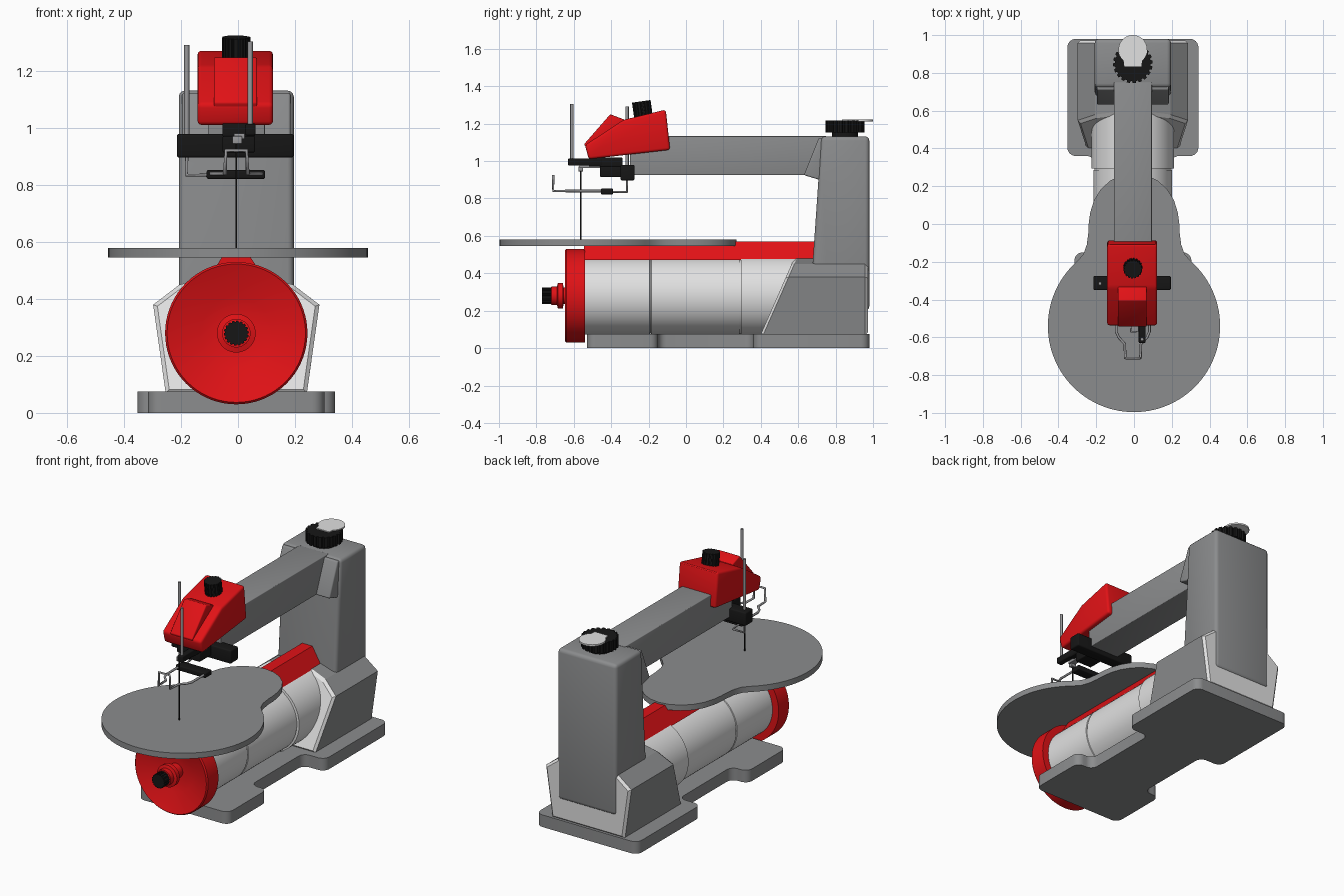
import bpy, bmesh, math
from mathutils import Vector, Matrix

if "Cube" in bpy.data.objects:
    bpy.data.objects.remove(bpy.data.objects["Cube"])

C = -0.006  # centre line of the machine


def material(name, rgb):
    m = bpy.data.materials.new(name)
    m.diffuse_color = (*rgb, 1)
    m.use_nodes = True
    m.node_tree.nodes["Principled BSDF"].inputs["Base Color"].default_value = m.diffuse_color
    return m


GREY = material("mid grey", (0.26, 0.265, 0.27))
LIGHT = material("light grey", (0.75, 0.75, 0.75))
RED = material("red", (0.75, 0.006, 0.008))
BLACK = material("black", (0.008, 0.008, 0.008))
STEEL = material("steel", (0.32, 0.32, 0.33))


def finish(name, bm, mats, smooth=True):
    bmesh.ops.recalc_face_normals(bm, faces=bm.faces[:])
    me = bpy.data.meshes.new(name)
    bm.to_mesh(me)
    bm.free()
    ob = bpy.data.objects.new(name, me)
    bpy.context.collection.objects.link(ob)
    for m in mats:
        me.materials.append(m)
    if smooth:
        bpy.ops.object.select_all(action='DESELECT')
        bpy.context.view_layer.objects.active = ob
        ob.select_set(True)
        bpy.ops.object.shade_smooth_by_angle(angle=math.radians(32))
    return ob


def prism_bm(pts, axis, a, b, bevel=0, corner=0):
    """Extrude a 2D outline along an axis; bevel all edges or only the corners."""
    i = "xyz".index(axis)
    bm = bmesh.new()

    def put(p, t):
        q = list(p)
        q.insert(i, t)
        return bm.verts.new(q)
    lo, hi = [put(p, a) for p in pts], [put(p, b) for p in pts]
    bm.faces.new(lo)
    bm.faces.new(hi)
    n = len(pts)
    for k in range(n):
        bm.faces.new((lo[k], lo[(k + 1) % n], hi[(k + 1) % n], hi[k]))
    bmesh.ops.recalc_face_normals(bm, faces=bm.faces[:])
    if corner:
        es = [e for e in bm.edges if abs((e.verts[0].co - e.verts[1].co).normalized()[i]) > 0.9]
        bmesh.ops.bevel(bm, geom=es, offset=corner, segments=6, profile=0.5, affect='EDGES')
    if bevel:
        bmesh.ops.bevel(bm, geom=bm.edges[:], offset=bevel, segments=3, profile=0.5, affect='EDGES')
    return bm


def prism(name, pts, axis, a, b, mat, **kw):
    return finish(name, prism_bm(pts, axis, a, b, **kw), [mat])


def box(name, x0, x1, y0, y1, z0, z1, mat, bevel=0.006):
    return prism(name, [(x0, y0), (x1, y0), (x1, y1), (x0, y1)], 'z', z0, z1, mat, bevel=bevel)


def lathe(name, profile, mat, z=0.28, n=72):
    """Revolve (y, radius) points about the motor axis."""
    bm = bmesh.new()
    rings = []
    for y, r in profile:
        rings.append([bm.verts.new((C + r * math.cos(2 * math.pi * k / n), y,
                                    z + r * math.sin(2 * math.pi * k / n))) for k in range(n)])
    for p, q in zip(rings, rings[1:]):
        for k in range(n):
            bm.faces.new((p[k], p[(k + 1) % n], q[(k + 1) % n], q[k]))
    bm.faces.new(rings[0])
    bm.faces.new(rings[-1])
    return finish(name, bm, [mat])


def knob(name, loc, r, h, teeth, tilt=0):
    """Ribbed knob with a chamfered rim, standing on loc."""
    pts = []
    for k in range(teeth):
        for f, s in ((0, 1), (0.5, 1), (0.6, 0.9), (0.9, 0.9)):
            t = 2 * math.pi * (k + f) / teeth
            pts.append((r * s * math.cos(t), r * s * math.sin(t)))
    ob = prism(name, pts, 'z', 0, h, BLACK)
    ob.matrix_world = Matrix.Translation(loc) @ Matrix.Rotation(tilt, 4, 'X')
    return ob


def wire(name, pts, r, mat=STEEL):
    cu = bpy.data.curves.new(name, 'CURVE')
    cu.dimensions = '3D'
    cu.bevel_depth, cu.bevel_resolution, cu.use_fill_caps = r, 2, True
    sp = cu.splines.new('POLY')
    sp.points.add(len(pts) - 1)
    for p, q in zip(sp.points, pts):
        p.co = (*q, 1)
    ob = bpy.data.objects.new(name, cu)
    cu.materials.append(mat)
    bpy.context.collection.objects.link(ob)
    return ob


# base plate: wide front and rear feet joined by a neck
half = [(0.31, -0.53), (0.31, -0.15), (0.2, -0.15), (0.2, 0.36), (0.347, 0.36), (0.347, 0.98)]
outline = [(C + x, y) for x, y in half] + [(C - x, y) for x, y in reversed(half)]
prism("base_plate", outline, 'z', 0, 0.075, GREY, corner=0.045)

# motor barrel with seam grooves
lathe("motor_barrel", [(-0.545, 0.208), (-0.195, 0.208), (-0.193, 0.203), (-0.187, 0.203), (-0.185, 0.208),
                       (0.285, 0.208), (0.287, 0.204), (0.293, 0.204), (0.295, 0.218), (0.75, 0.218)], LIGHT)
# dished red end cap, stem and dial
lathe("end_cap", [(-0.54, 0.25), (-0.64, 0.25), (-0.648, 0.243), (-0.605, 0.125), (-0.595, 0.06)], RED)
lathe("dial_stem", [(-0.59, 0.045), (-0.655, 0.045), (-0.658, 0.068), (-0.685, 0.068), (-0.69, 0.05),
                    (-0.72, 0.05), (-0.722, 0.035), (-0.73, 0.035)], RED, n=40)
knob("speed_dial", (C, -0.72, 0.28), 0.044, 0.05, 18, math.pi / 2)
# red ridge along the top of the barrel
prism("barrel_ridge", [(C - 0.1, 0.47), (C + 0.1, 0.47), (C + 0.035, 0.57), (C - 0.035, 0.57)],
      'y', -0.545, 0.72, RED)

# rear housing: light front, back and rims, grey sides
sec = [(0.248, 0.07), (0.292, 0.38), (0.2, 0.45), (0.1, 0.48)]
sec = [(C + x, z) for x, z in sec] + [(C - x, z) for x, z in reversed(sec)]
bm = prism_bm(sec, 'y', 0.4, 0.972)
for v in bm.verts:
    if v.co.y < 0.5:
        v.co.y = 0.4 + (v.co.z - 0.075) * 0.44
rim = [e for e in bm.edges if abs((e.verts[0].co - e.verts[1].co).normalized().y) < 0.8]
bmesh.ops.bevel(bm, geom=rim, offset=0.014, segments=1, affect='EDGES')
bmesh.ops.recalc_face_normals(bm, faces=bm.faces[:])
for f in bm.faces:
    f.material_index = 1 if abs(f.normal.y) > 0.25 else 0
finish("rear_housing", bm, [GREY, LIGHT], smooth=False)

# column, gusset and upper arm
prism("column", [(0.675, 0.42), (0.708, 0.9), (0.722, 1.132), (0.98, 1.132), (0.98, 0.2), (0.75, 0.2)],
      'x', C - 0.202, C + 0.202, GREY, bevel=0.022)
prism("arm_gusset", [(0.63, 0.925), (0.73, 0.895), (0.75, 1.12), (0.71, 1.125)],
      'x', C - 0.19, C + 0.19, GREY, bevel=0.008)
box("upper_arm", C - 0.1, C + 0.1, -0.3, 0.75, 0.925, 1.134, GREY, bevel=0.004)

# work table: round front with a rear lobe
a0 = math.asin(0.34 / 0.456)
side = [(0.456 * math.cos(t), -0.54 + 0.456 * math.sin(t))
        for t in [-math.pi / 2 + (a0 + math.pi / 2) * k / 40 for k in range(41)]]
side += [(0.268, -0.16), (0.25, -0.11), (0.242, -0.05), (0.24, 0.0), (0.232, 0.06), (0.212, 0.125),
         (0.175, 0.185), (0.125, 0.23), (0.065, 0.26), (0, 0.27)]
prism("work_table", side + [(-x, y) for x, y in reversed(side[1:-1])], 'z', 0.545, 0.58, GREY)

# red head with raised nose panel
prism("head_cover", [(-0.54, 1.085), (-0.52, 1.01), (-0.085, 1.06), (-0.108, 1.275), (-0.335, 1.22)],
      'x', -0.142, 0.123, RED, bevel=0.014)
prism("head_nose_panel", [(-0.545, 1.09), (-0.405, 1.25), (-0.33, 1.222), (-0.42, 1.1), (-0.52, 1.05)],
      'x', -0.085, 0.067, RED, bevel=0.006)
knob("head_knob", (C, -0.228, 1.24), 0.05, 0.08, 18, math.radians(8))

# tension knob and its flip lever
lathe_neck = [(C + 0.07 * math.cos(k * math.pi / 16), 0.85 + 0.07 * math.sin(k * math.pi / 16)) for k in range(32)]
prism("tension_knob_neck", lathe_neck, 'z', 1.12, 1.16, BLACK)
knob("tension_knob", (C, 0.85, 1.152), 0.105, 0.064, 20)
tab = [(C + 0.076 * math.cos(t), 0.924 + 0.076 * math.sin(t))
       for t in [math.radians(-50 + 280 * k / 32) for k in range(33)]]
prism("tension_lever", tab + [(C - 0.045, 0.835), (C + 0.045, 0.835)], 'z', 1.212, 1.222, LIGHT)

# black clamp parts below the head
box("guard_crossbar", -0.215, 0.195, -0.35, -0.275, 0.897, 0.98, BLACK, 0.008)
box("guard_block", -0.055, 0.06, -0.46, -0.33, 0.915, 0.972, BLACK)
box("head_underplate", -0.055, 0.06, -0.52, -0.34, 0.97, 1.02, BLACK)
box("rod_holder", 0.025, 0.062, -0.63, -0.45, 0.975, 1.015, BLACK)

# rods, hold-down foot and finger guard wire
wire("front_rod", [(0.043, -0.61, 0.98), (0.043, -0.61, 1.305)], 0.009)
wire("hold_down_rod", [(-0.18, -0.315, 1.292), (-0.18, -0.315, 0.9)], 0.009)
wire("hold_down_link", [(-0.18, -0.315, 0.92), (-0.18, -0.315, 0.835), (-0.1, -0.315, 0.835),
                        (-0.085, -0.42, 0.835)], 0.006)
box("hold_down_foot", -0.11, 0.095, -0.455, -0.39, 0.822, 0.853, BLACK)
g = [(0.088, -0.42, 0.84), (0.088, -0.57, 0.84), (0.075, -0.6, 0.84), (0.043, -0.635, 0.84),
     (0.04, -0.71, 0.84), (0.036, -0.71, 0.922)]
wire("finger_guard", [(C + x, y, z) for x, y, z in g] + [(C - x, y, z) for x, y, z in reversed(g)], 0.007)

# blade and its clamp
box("saw_blade", C - 0.002, C + 0.002, -0.568, -0.56, 0.55, 0.95, BLACK, 0)
box("blade_clamp", C - 0.014, C + 0.02, -0.575, -0.55, 0.945, 0.972, STEEL, 0.003)
box("blade_clamp_arm", C - 0.008, C + 0.03, -0.57, -0.44, 0.962, 0.982, STEEL, 0.003)
